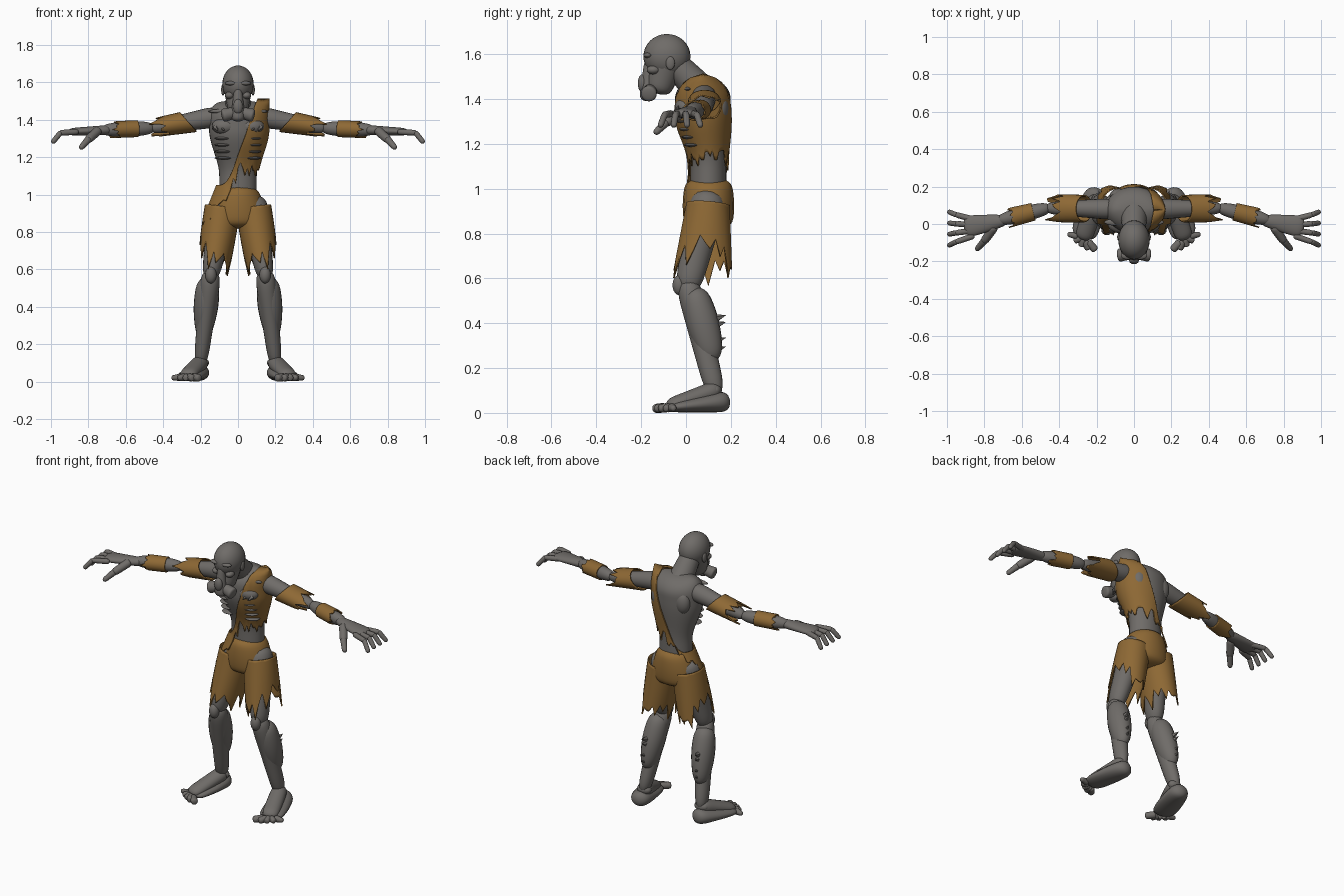
import bpy, bmesh, random
from math import sin, cos, pi, sqrt
from mathutils import Vector

random.seed(4)
cube = bpy.data.objects.get("Cube")
if cube:
    bpy.data.objects.remove(cube)

UP = Vector((0, 0, 1))
BACK = Vector((0, 1, 0))


def material(name, colour):
    mat = bpy.data.materials.new(name)
    mat.use_nodes = True
    mat.diffuse_color = (*colour, 1)
    shader = next(node for node in mat.node_tree.nodes if node.type == 'BSDF_PRINCIPLED')
    shader.inputs["Base Color"].default_value = (*colour, 1)
    return mat


SKIN = material("ashen_skin", (.16, .15, .14))
CLOTH = material("ragged_brown_cloth", (.27, .14, .035))


def finish(bm, name, mat=SKIN, mirror=True, thickness=0):
    bmesh.ops.recalc_face_normals(bm, faces=bm.faces)
    mesh = bpy.data.meshes.new(name)
    bm.to_mesh(mesh)
    bm.free()
    mesh.materials.append(mat)
    part = bpy.data.objects.new(name, mesh)
    bpy.context.collection.objects.link(part)
    bpy.ops.object.select_all(action='DESELECT')
    part.select_set(True)
    bpy.context.view_layer.objects.active = part
    bpy.ops.object.shade_smooth_by_angle(angle=.8)
    if thickness:
        part.modifiers.new("thickness", 'SOLIDIFY').thickness = thickness
    if mirror:
        part.modifiers.new("mirror", 'MIRROR').use_mirror_merge = False


def mix(a, b, t):
    return a + (b - a) * t


def segment(start, end, r_start, r_end, bulge=0, wide=1):
    """Surface rule of a tapered segment; its width grows to wide times its depth."""
    start, end = Vector(start), Vector(end)
    along = (end - start).normalized()
    side = along.cross(BACK if abs(along.z) > .7 else UP).normalized()
    depth = along.cross(side)

    def point(t, angle):
        r = mix(r_start, r_end, t) + bulge * sin(pi * min(max(t, 0), 1))
        return start.lerp(end, t) + r * (side * cos(angle) * mix(1, wide, t) + depth * sin(angle))
    return point


def wrap(bm, columns):
    """Join columns of vertices into a tube."""
    for left, right in zip(columns, columns[1:] + columns[:1]):
        for row in range(len(left) - 1):
            bm.faces.new((left[row], right[row], right[row + 1], left[row + 1]))


def limb(name, start, end, r_start, r_end, bulge=0, wide=1, mirror=True, mat=SKIN, sides=20):
    """Rounded solid segment that overlaps its neighbours slightly."""
    start, end = Vector(start), Vector(end)
    along = (end - start).normalized() / 2
    point = segment(start - along * r_start, end + along * r_end, r_start, r_end, bulge, wide)
    bm = bmesh.new()
    columns = [[] for i in range(sides)]
    rows = 20
    for row in range(rows + 1):
        t = (1 - cos(pi * row / rows)) / 2
        axis = (point(t, 0) + point(t, pi)) / 2
        fullness = max(.05, sqrt(1 - abs(2 * t - 1) ** 8))
        for i, column in enumerate(columns):
            column.append(bm.verts.new(axis.lerp(point(t, 2 * pi * i / sides), fullness)))
    wrap(bm, columns)
    for row in (0, rows):
        bm.faces.new([column[row] for column in columns])
    finish(bm, name, mat, mirror)


def cloth(name, point, top, hem, tear, sides=24, mirror=True):
    """Open cloth from top(angle) to hem(angle), ending in random torn points."""
    bm = bmesh.new()
    columns = []
    rows = 20
    for i in range(sides):
        angle = 2 * pi * i / sides
        low = hem(angle) + tear * random.choice((0, .1, .4, .6, 1))
        columns.append([bm.verts.new(point(mix(top(angle), low, row / rows), angle))
                        for row in range(rows + 1)])
    wrap(bm, columns)
    finish(bm, name, CLOTH, mirror, .007)


def blob(name, centre, size, mirror=True):
    bm = bmesh.new()
    bmesh.ops.create_uvsphere(bm, u_segments=24, v_segments=16, radius=1)
    for vert in bm.verts:
        vert.co = Vector(centre) + vert.co * Vector(size)
    finish(bm, name, SKIN, mirror)


def flake(name, centre, direction):
    """Small pointed piece of torn skin."""
    bm = bmesh.new()
    bmesh.ops.create_cone(bm, cap_ends=True, segments=5, radius1=.016, radius2=0, depth=.04)
    turn = Vector(direction).to_track_quat('Z', 'Y')
    for vert in bm.verts:
        vert.co = turn @ vert.co + Vector(centre)
    finish(bm, name)


def torso(z, angle, grow=0, narrowing=.4):
    """Narrow waist swelling to the chest, then rounding over at the shoulders."""
    chest = min(max((z - 1.1) * 4, 0), 1)
    chest *= chest * (3 - 2 * chest)
    closing = sqrt(max(.001, 1 - (max(0, z - 1.4) / (.1 + grow)) ** 2))
    r = mix(.1, .155, chest) + grow
    return Vector((r * cos(angle) * closing ** narrowing,
                   mix(.1, .075, chest) + .8 * r * sin(angle) * closing, z))


# Joints of the left side
hip, knee, ankle = Vector((.08, .1, .95)), Vector((.145, .01, .57)), Vector((.2, .13, .1))
shoulder, elbow, wrist = Vector((.12, .08, 1.415)), Vector((.46, .085, 1.355)), Vector((.72, .02, 1.345))

# Torso
bm = bmesh.new()
torso_sides = 32
wrap(bm, [[bm.verts.new(torso(mix(.95, 1.5, sin(pi / 2 * row / 30)), 2 * pi * i / torso_sides))
           for row in range(31)] for i in range(torso_sides)])
bmesh.ops.holes_fill(bm, edges=bm.edges)
finish(bm, "torso", mirror=False)
blob("chest_muscle", (.07, 0, 1.365), (.07, .05, .045))
blob("collarbone", (.08, .01, 1.445), (.08, .02, .012))
blob("shoulder_blade", (.08, .15, 1.36), (.05, .04, .07))
for i in range(4):
    blob("rib", (.075, .01 * i, 1.3 - .035 * i), (.05, .04, .009))

# Neck and head
limb("neck", (0, -.06, 1.57), (0, .08, 1.42), .055, .08, mirror=False)
blob("skull", (0, -.085, 1.59), (.084, .105, .1), False)
limb("jaw", (0, -.085, 1.57), (0, -.12, 1.45), .085, .055, wide=.9, mirror=False)
blob("brow", (.035, -.17, 1.595), (.035, .02, .012))
blob("cheek", (.045, -.145, 1.53), (.025, .03, .02))
blob("ear", (.08, -.07, 1.56), (.01, .02, .03))

# Breathing mask
limb("mask_snout", (0, -.165, 1.57), (0, -.17, 1.41), .02, .04, mirror=False)
blob("mask_valve", (0, -.195, 1.47), (.026, .02, .04), False)
limb("mask_filter", (.03, -.16, 1.435), (.07, -.165, 1.425), .03, .037)

# Arms and hands
limb("upper_arm", shoulder, elbow, .06, .032)
limb("forearm", elbow, wrist, .03, .028, bulge=.012)
hand_end = Vector((.9, -.015, 1.335))
limb("hand", wrist - Vector((.03, 0, 0)), hand_end, .027, .02, wide=3)
for spread in (-1, -.4, .2, .8):
    base = hand_end + BACK * spread * .05
    knuckle = base + Vector((.05, spread * .03, -.005))
    limb("finger", base - Vector((.04, 0, 0)), knuckle, .016, .015, sides=12)
    limb("fingertip", knuckle, knuckle + Vector((.04, spread * .02, -.05)), .015, .013, sides=12)
limb("thumb_base", (.75, -.02, 1.34), (.8, -.09, 1.295), .025, .022)
limb("thumb_tip", (.8, -.09, 1.295), (.84, -.135, 1.25), .02, .014)

# Legs
limb("thigh", hip, knee, .085, .058, wide=.8)
limb("shin", knee, ankle, .058, .045, wide=.8)
limb("calf_muscle", (.16, .04, .53), (.185, .115, .25), .055, .045, bulge=.022, wide=.8)
blob("kneecap", knee - BACK * .04, (.03, .03, .045))
blob("ankle_bone", ankle, (.045, .03, .03))

# Feet
ball = Vector((.27, -.07, .025))
limb("foot", (.205, .17, .05), ball, .05, .022, wide=3)
limb("instep", ankle, ball + UP * .01, .045, .03, wide=1.6)
for i in range(5):
    tip = Vector((.21 + .035 * i, .005 * i * i - .135, .02))
    limb("toe", tip.lerp(ball, .5), tip, .022, .02 - .002 * i, sides=12)

# Torn skin on the calves and chest
for height in (.29, .33, .4, .43):
    flake("torn_calf_skin", (.185, .16, height), (.2, 1, .3))
for x in (.08, .115):
    flake("torn_chest_skin", (x, -.045, 1.35), (-.4, -1, -.5))


# Shirt slung over the left shoulder
def neckline(angle):
    across = max(0, .6 + .7 * cos(angle))
    return min(1.513, 1.05 + .45 * across ** 2)


def shirt_hem(angle):
    right = max(0, -cos(angle))
    front_flap = .1 * min(1, right * 2) if sin(angle) < 0 else 0
    return 1.17 - .17 * right - front_flap


cloth("one_shoulder_shirt", lambda z, angle: torso(z, angle, .013 + max(0, 1.06 - z) * .4, 0),
      neckline, shirt_hem, -.07, sides=56, mirror=False)

# Sleeve remnants and forearm wraps
cloth("sleeve_remnant", segment(shoulder, elbow, .068, .05, wide=1.5),
      lambda angle: .43 - .1 * sin(angle), lambda angle: .75, .28)
cloth("forearm_wrap", segment(elbow, wrist, .045, .045, wide=1.2),
      lambda angle: .3, lambda angle: .7, .15)

# Torn shorts
limb("shorts_seat", (0, .1, 1), (0, .1, .87), .1, .105, bulge=.012, wide=1.45, mirror=False, mat=CLOTH)
cloth("shorts_leg", segment(hip, (.14, .07, .56), .095, .14, wide=.6),
      lambda angle: .05, lambda angle: .65 - .25 * max(0, cos(angle)) ** 2, .3, sides=30)
